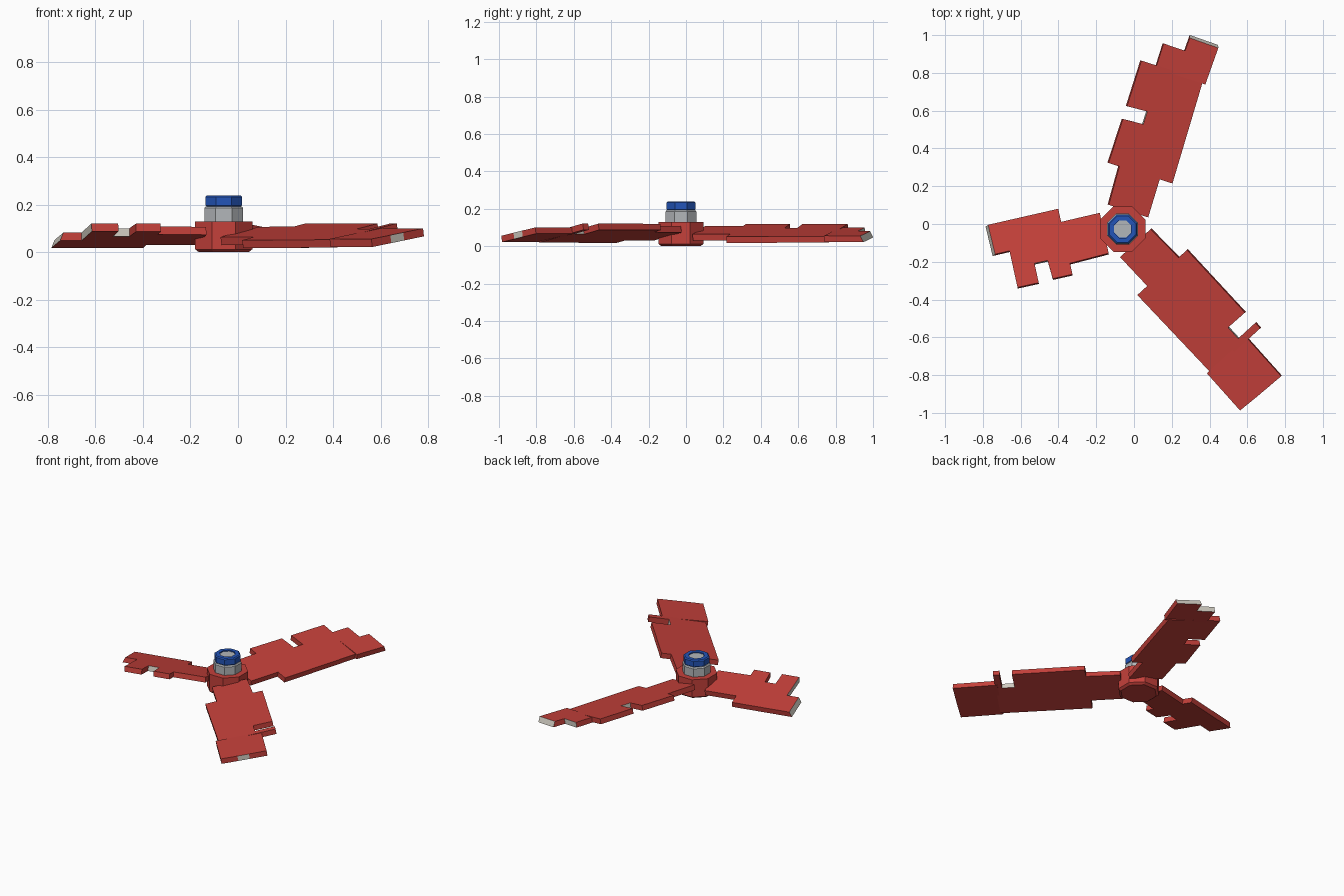
import bpy, bmesh, math
from mathutils import Matrix, Vector

if "Cube" in bpy.data.objects:
    bpy.data.objects.remove(bpy.data.objects["Cube"])

HUB = Vector((-0.06, -0.027, 0))
BLADE_Z = 0.068
THICK = 0.034


def material(name, rgb):
    m = bpy.data.materials.new(name)
    m.diffuse_color = (*rgb, 1)
    m.use_nodes = True
    m.node_tree.nodes["Principled BSDF"].inputs["Base Color"].default_value = m.diffuse_color
    return m


RED = material("red", (0.56, 0.052, 0.043))
BLUE = material("blue", (0.017, 0.09, 0.48))
GREY = material("grey", (0.45, 0.47, 0.49))
PALE = material("pale_wood", (0.64, 0.61, 0.54))


def make_object(name, bm, mats):
    bmesh.ops.recalc_face_normals(bm, faces=bm.faces)
    mesh = bpy.data.meshes.new(name)
    bm.to_mesh(mesh)
    bm.free()
    for m in mats:
        mesh.materials.append(m)
    obj = bpy.data.objects.new(name, mesh)
    bpy.context.collection.objects.link(obj)
    return obj


def octagon(name, profile, mat):
    """Eight-sided turned part from (apothem, z) pairs, flat sides along the axes."""
    bm = bmesh.new()
    rings = []
    for apothem, z in profile:
        r = apothem / math.cos(math.pi / 8)
        rings.append([bm.verts.new(HUB + Vector((r * math.cos((i + .5) * math.pi / 4),
                                                 r * math.sin((i + .5) * math.pi / 4), z)))
                      for i in range(8)])
    for a, b in zip(rings, rings[1:]):
        for i in range(8):
            j = (i + 1) % 8
            bm.faces.new((a[i], a[j], b[j], b[i]))
    bm.faces.new(rings[0])
    bm.faces.new(rings[-1])
    return make_object(name, bm, [mat])


def panel(name, angle, pitch, outline, pale=(), slant=0.0):
    """Pitched plank: outline of (radius, side) points; pale lists broken edges by index."""
    bm = bmesh.new()
    tip = max(r for r, t in outline)
    c = math.cos(math.radians(pitch))
    low, high = [], []
    for r, t in outline:
        cut = slant if r > tip - 0.012 else 0
        low.append(bm.verts.new((r, t / c, -THICK / 2)))
        high.append(bm.verts.new((r - cut, t / c, THICK / 2)))
    bm.faces.new(low)
    bm.faces.new(high)
    n = len(outline)
    for i in range(n):
        j = (i + 1) % n
        f = bm.faces.new((low[i], low[j], high[j], high[i]))
        f.material_index = 1 if i in pale else 0
    bm.transform(Matrix.Translation(HUB + Vector((0, 0, BLADE_Z)))
                 @ Matrix.Rotation(math.radians(angle), 4, 'Z')
                 @ Matrix.Rotation(math.radians(pitch), 4, 'X'))
    return make_object(name, bm, [RED, PALE])


# Hub, collar and cap nut
octagon("hub", [(.105, 0), (.12, .012), (.12, .13)], RED)
octagon("collar", [(.082, .12), (.082, .185), (.076, .193)], GREY)
octagon("cap_ring", [(.070, .190), (.077, .197), (.077, .233), (.070, .239),
                     (.046, .239), (.046, .225)], BLUE)
octagon("cap_core", [(.045, .20), (.045, .232)], GREY)

INNER, OUTER = 11.0, 9.0
ROOT = [(.31, -.175), (.31, -.104), (.10, -.107), (.10, .112), (.311, .12), (.311, .18)]

# Back blade with a notch and a stepped tip
panel("back_blade", 72.4, INNER,
      ROOT + [(.556, .178), (.562, .067), (.633, .067), (.627, .178), (.88, .178), (.88, -.165)],
      pale=(7,))
panel("back_blade_tip", 72.4, OUTER,
      [(.862, -.183), (.862, .093), (1.002, .093), (1.0, -.027), (1.087, -.03), (1.082, -.19)],
      pale=(2, 4), slant=.015)

# Front blade with a notch and a square tip
panel("front_blade", 312.4, INNER,
      ROOT + [(.763, .183), (.761, .064), (.84, .064), (.84, .187), (.879, .187), (.879, -.165)],
      pale=(7,))
panel("front_blade_tip", 312.4, OUTER,
      [(.864, -.183), (.864, .1), (1.141, .097), (1.137, -.012), (1.134, -.083), (1.128, -.186)],
      pale=(3,))

# Short side blade, broken off
panel("side_blade", 192.4, INNER,
      ROOT + [(.418, .18), (.424, .08), (.495, .08), (.495, .185), (.61, .185),
              (.61, -.013), (.703, -.012), (.706, -.172)],
      pale=(7, 10, 12), slant=.015)
